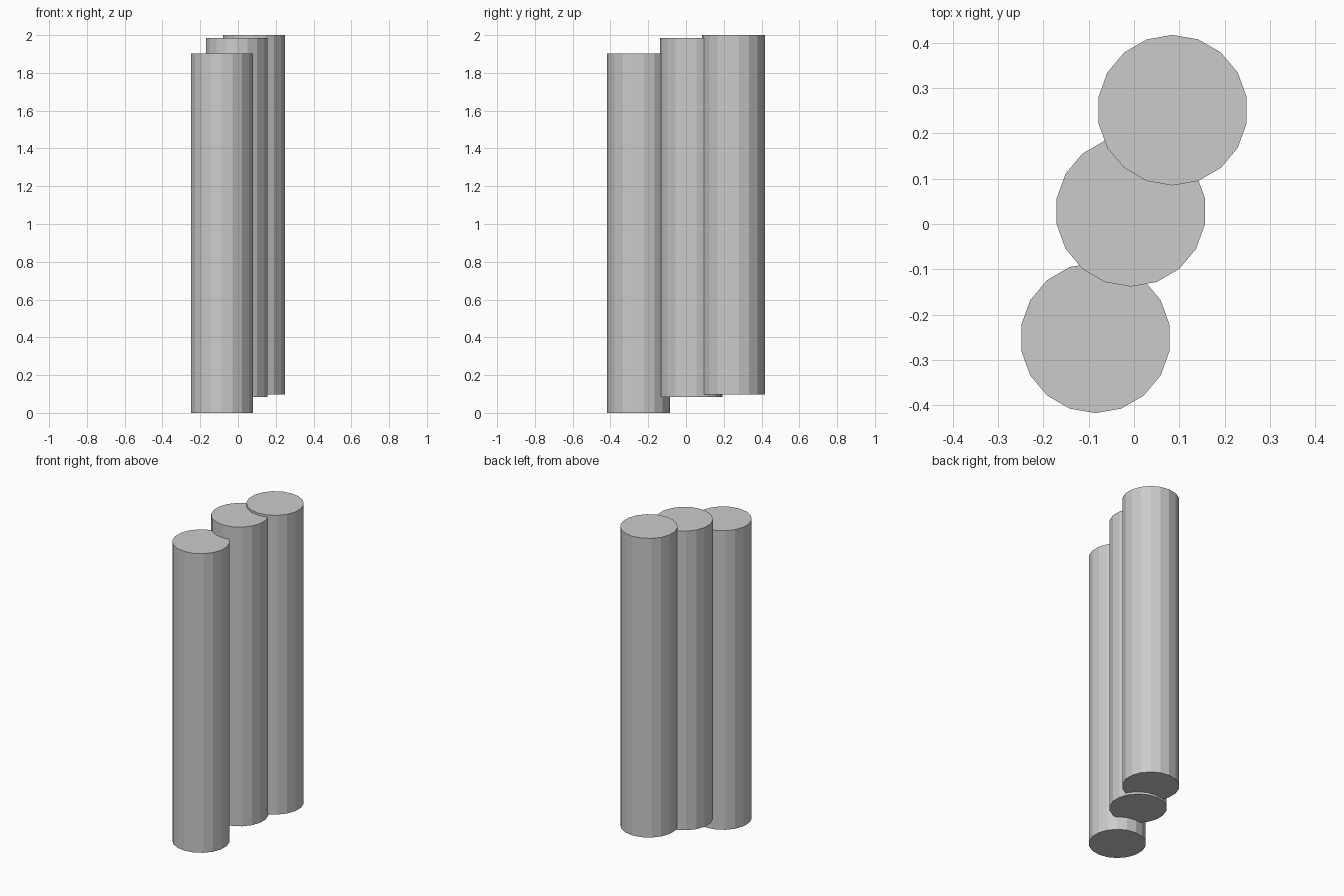
import bpy

if "Cube" in bpy.data.objects:
    bpy.data.objects.remove(bpy.data.objects["Cube"])

RADIUS = 0.166
HEIGHT = 1.903
SIDES = 18


def column(name, x, y, base):
    # Flat-shaded 18-sided column with capped ends, standing on height "base"
    bpy.ops.mesh.primitive_cylinder_add(
        vertices=SIDES, radius=RADIUS, depth=HEIGHT,
        location=(x, y, base + HEIGHT / 2))
    bpy.context.object.name = name


# Three overlapping columns, rising toward the back
column("front_column", -0.085, -0.251, 0.0)
column("middle_column", -0.007, 0.028, 0.083)
column("back_column", 0.085, 0.251, 0.097)
